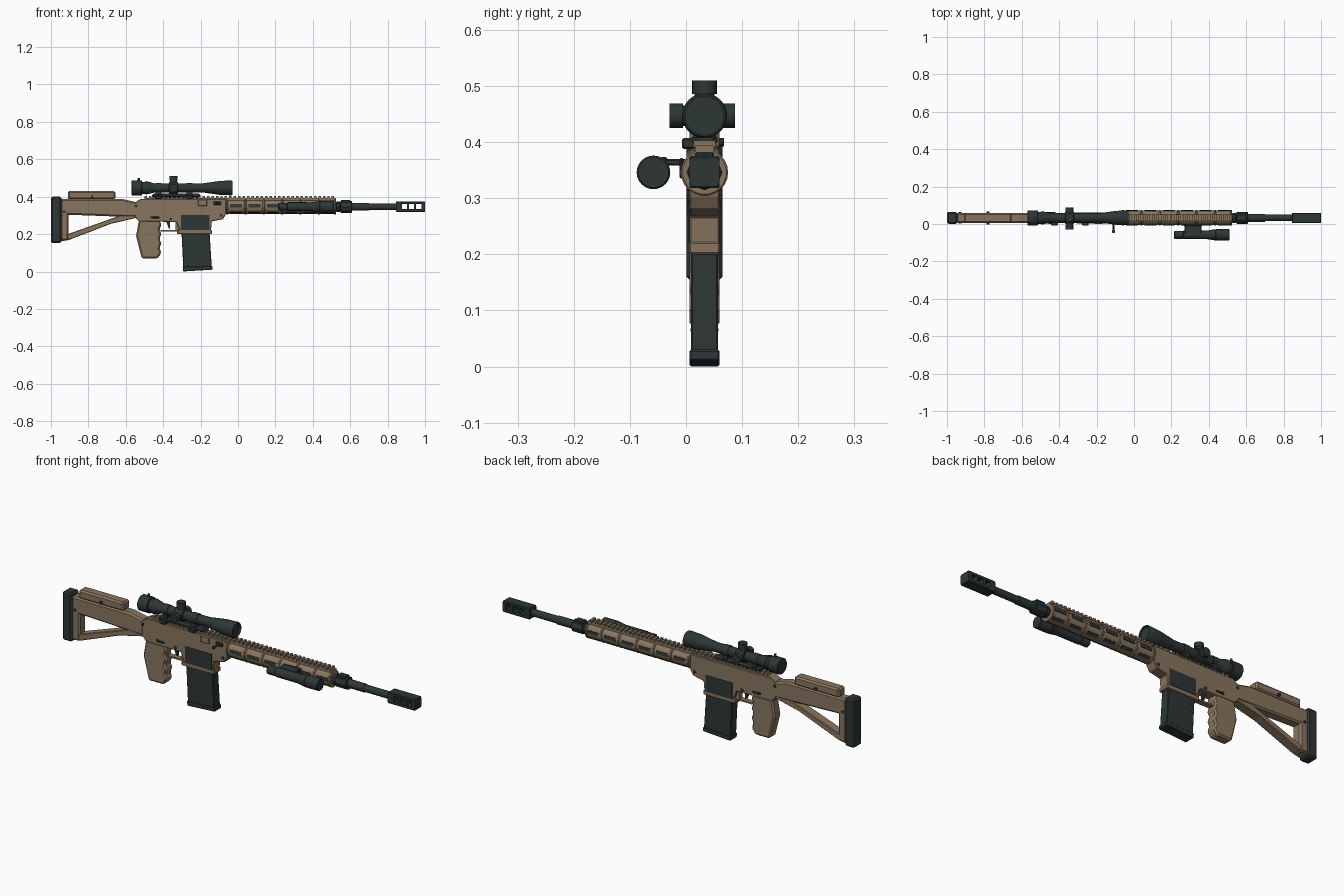
import bpy, bmesh, math
from mathutils import Matrix

if "Cube" in bpy.data.objects:
    bpy.data.objects.remove(bpy.data.objects["Cube"])

MIDDLE = .033       # y of the rifle's centre plane
BORE = .346         # height of the barrel axis
SIGHT = .447        # height of the scope axis
WIDE = .027         # half width of stock and receiver
SLIM = WIDE / 2     # half width of small fittings
FINE, SOFT = .003, .008  # bevel widths


def material(name, rgb):
    mat = bpy.data.materials.new(name)
    mat.use_nodes = True
    mat.diffuse_color = (*rgb, 1)
    mat.node_tree.nodes["Principled BSDF"].inputs["Base Color"].default_value = (*rgb, 1)
    return mat


TAN = material("desert tan", (.25, .18, .115))
DARK = material("dark slate", (.027, .037, .037))


def finish(name, bm, mat, bevel=0, smooth=False):
    bmesh.ops.recalc_face_normals(bm, faces=bm.faces)
    mesh = bpy.data.meshes.new(name)
    bm.to_mesh(mesh)
    bm.free()
    mesh.materials.append(mat)
    part = bpy.data.objects.new(name, mesh)
    bpy.context.collection.objects.link(part)
    if bevel:
        modifier = part.modifiers.new("bevel", 'BEVEL')
        modifier.width, modifier.segments, modifier.limit_method = bevel, 1, 'ANGLE'
    if smooth:
        bpy.ops.object.select_all(action='DESELECT')
        part.select_set(True)
        bpy.context.view_layer.objects.active = part
        bpy.ops.object.shade_smooth_by_angle(angle=math.radians(35))


def prism(name, outline, half, mat, bevel=FINE, y=MIDDLE):
    """Side outline in x, z, extruded evenly about the plane y."""
    bm = bmesh.new()
    face = bm.faces.new([bm.verts.new((x, y - half, z)) for x, z in outline])
    made = bmesh.ops.extrude_face_region(bm, geom=[face])["geom"]
    moved = [item for item in made if isinstance(item, bmesh.types.BMVert)]
    bmesh.ops.translate(bm, vec=(0, half + half, 0), verts=moved)
    finish(name, bm, mat, bevel)


def box(name, left, right, low, high, half, mat, bevel=FINE, y=MIDDLE):
    corners = [(left, low), (right, low), (right, high), (left, high)]
    prism(name, corners, half, mat, bevel, y)


def lathe(name, profile, mat, x=0, z=BORE, y=MIDDLE, axis='X', sides=24):
    """Rings of (distance, radius) turned about an axis through x, y, z."""
    bm = bmesh.new()
    angles = [math.tau * i / sides for i in range(sides)]
    rings = [[bm.verts.new((d, r * math.cos(a), r * math.sin(a))) for a in angles]
             for d, r in profile]
    for ring, following in zip(rings, rings[1:]):
        for i in range(sides):
            bm.faces.new((ring[i - 1], ring[i], following[i], following[i - 1]))
    bm.faces.new(rings[0])
    bm.faces.new(rings[-1])
    if axis == 'Y':
        bmesh.ops.transform(bm, matrix=Matrix.Rotation(math.pi / 2, 4, 'Z'), verts=bm.verts)
    if axis == 'Z':
        bmesh.ops.transform(bm, matrix=Matrix.Rotation(-math.pi / 2, 4, 'Y'), verts=bm.verts)
    bmesh.ops.translate(bm, vec=(x, y, z), verts=bm.verts)
    finish(name, bm, mat, smooth=True)


def rod(name, start, end, radius, mat=DARK, tip=None, **place):
    """Straight or tapered round bar."""
    lathe(name, [(start, radius), (end, tip or radius)], mat, **place)


def drum(name, start, end, radius, mat=DARK, **place):
    """Round bar with chamfered ends."""
    inner = radius - FINE
    lathe(name, [(start, inner), (start + FINE, radius), (end - FINE, radius), (end, inner)],
          mat, **place)


def pin(name, x, z, radius=SOFT, half=WIDE + FINE):
    rod(name, -half, half, radius, x=x, z=z, axis='Y', sides=10)


# Stock: pad, upper beam, rear post, strut and cheek rest
box("butt_pad", -1, -.945, .152, .4, WIDE + .005, DARK, SOFT)
prism("stock_beam", [(-.95, .305), (-.54, .29), (-.54, .37), (-.62, .388), (-.95, .388)],
      WIDE, TAN, SOFT)
box("stock_post", -.95, -.905, .165, .32, WIDE, TAN, SOFT)
prism("stock_strut", [(-.95, .16), (-.9, .17), (-.68, .255), (-.53, .29), (-.53, .315),
                      (-.62, .303), (-.91, .2)], WIDE - FINE, TAN)
box("cheek_rest", -.91, -.655, .385, .43, WIDE, TAN, SOFT)
pin("cheek_rest_screw", -.78, .4, half=WIDE + SOFT)
pin("stock_screw", -.93, .32)

# Receiver and magazine well
prism("receiver", [(-.55, .29), (-.53, .268), (-.33, .265), (-.31, .215), (-.145, .215),
                   (-.14, .268), (-.08, .28), (-.065, .305), (-.065, .388),
                   (-.52, .388), (-.55, .37)], WIDE, TAN)
box("magazine_well_lip", -.325, -.14, .2, .222, WIDE + .001, TAN)
box("magazine_well_panel", -.305, -.153, .222, .303, WIDE + .002, DARK, 0)
RIGHT_FACE = MIDDLE - WIDE
box("ejection_cover", -.215, -.165, .35, .385, .005, TAN, y=RIGHT_FACE)
box("ejection_latch", -.13, -.09, .355, .375, .005, DARK, y=RIGHT_FACE)
rod("charging_handle", -.07, 0, .005, x=-.11, z=.365, axis='Y')
drum("charging_knob", -.08, -.066, SOFT, x=-.11, z=.365, axis='Y')
for x, z in ((-.545, .35), (-.46, .29), (-.36, .28), (-.09, .3)):
    pin("receiver_pin", x, z)
box("selector_lever", -.46, -.42, .284, .293, WIDE + .005, DARK)

# Magazine, leaning slightly forward
prism("magazine", [(-.302, .21), (-.152, .21), (-.14, .02), (-.292, .01)], WIDE - FINE, DARK)
prism("magazine_base", [(-.296, .025), (-.137, .03), (-.136, .01), (-.293, 0)], WIDE, DARK)
for step in range(4):
    pin("magazine_index_mark", -.28 + FINE * step, .17 - .035 * step, FINE, WIDE - .002)

# Grip with finger grooves, trigger and guard
grooves = [(-.415 + .006 * math.cos(i * math.pi), .1 + .025 * i) for i in range(8)]
prism("pistol_grip", [(-.53, .275), (-.545, .19), (-.515, .07), (-.43, .07)] + grooves,
      WIDE, TAN, SOFT)
box("trigger_guard", -.415, -.31, .214, .222, SLIM, TAN, 0)
box("trigger_guard_front", -.335, -.31, .214, .27, SLIM, TAN, 0)
prism("trigger", [(-.385, .27), (-.365, .27), (-.362, .23), (-.37, .23)], SLIM / 2, DARK, 0)

# Handguard with raised bands, slots and top rail
FRONT, BACK, SHELL = .525, -.065, .039
rod("handguard", BACK, FRONT, SHELL, TAN)
bays = 6
pitch = (FRONT - BACK) / bays
for i in range(bays + 1):
    start = min(BACK + i * pitch, FRONT - .012)
    drum("handguard_band", start, start + .012, SHELL + FINE, TAN)
for i in range(bays):
    for degrees in (8, 172, 235, 305):
        bm = bmesh.new()
        bmesh.ops.create_cube(bm, size=1)
        bmesh.ops.scale(bm, vec=(pitch * .65, .005, .017), verts=bm.verts)
        bmesh.ops.translate(bm, vec=(BACK + (i + .55) * pitch, SHELL - .001, 0), verts=bm.verts)
        turn = Matrix.Rotation(math.radians(degrees), 3, 'X')
        bmesh.ops.rotate(bm, matrix=turn, verts=bm.verts)
        bmesh.ops.translate(bm, vec=(0, MIDDLE, BORE), verts=bm.verts)
        finish("handguard_slot", bm, DARK)
box("top_rail", -.5, FRONT, .375, .394, .017, TAN, 0)
teeth = 43
spacing = (FRONT + .5) / teeth
for i in range(teeth):
    x = i * spacing - .5
    box("rail_tooth", x, x + spacing * .55, .39, .403, .02, TAN, 0)

# Barrel, collar and muzzle brake with three open ports
rod("barrel", .5, .7, .021)
rod("barrel_front", .7, .86, .018)
drum("barrel_nut", FRONT, .547, WIDE, sides=8)
drum("gas_collar", .547, .61, .032, sides=8)
box("gas_block", .55, .6, .35, .382, .017, DARK)
for low, high in ((.318, .334), (.36, .375)):
    box("brake_wall", .845, 1, low, high, WIDE, DARK)
for left, right in ((.845, .877), (.904, .915), (.942, .953), (.981, 1)):
    box("brake_baffle", left, right, .325, .368, WIDE, DARK, 0)

# Scope from eyepiece to objective, turrets and lever
SCOPE = dict(z=SIGHT, sides=32)
TUBE, BELL = .024, .04
drum("scope_eyepiece", -.57, -.512, BELL, **SCOPE)
rod("scope_eyepiece_neck", -.512, -.495, BELL - SOFT, **SCOPE)
rod("scope_zoom_ring", -.495, -.445, BELL - FINE, tip=TUBE, **SCOPE)
rod("scope_tube", -.45, -.18, TUBE, **SCOPE)
drum("scope_turret_housing", -.37, -.32, TUBE + SOFT, **SCOPE)
rod("scope_objective_cone", -.19, -.1, TUBE, tip=BELL - FINE, **SCOPE)
lathe("scope_objective", [(-.1, BELL - FINE), (-.035, BELL), (-.03, BELL - FINE),
                          (-.03, BELL - .006), (-.04, BELL - .006)], DARK, **SCOPE)
for axis, side, reach in (('Z', 1, .063), ('Y', 1, .054), ('Y', -1, .062)):
    place = dict(x=-.345, z=SIGHT, axis=axis)
    rod("turret_base", 0, side * reach, .018, **place)
    rod("turret_cap", side * (reach - TUBE), side * reach, .022, **place)
rod("zoom_lever", .03, .054, .006, x=-.53, z=SIGHT, axis='Z')

# Scope mount with rings and clamps
box("scope_mount", -.46, -.2, .393, .416, .023, DARK, SOFT)
for x in (-.425, -.26):
    rod("scope_ring", x - .016, x + .016, TUBE + FINE, **SCOPE)
    box("scope_ring_foot", x - .016, x + .016, .4, SIGHT, .02, DARK)
    box("mount_clamp", x - .018, x + .018, .388, .407, SLIM, DARK, y=RIGHT_FACE)

# Weapon light on the right side with its bracket
LIGHT = -.058
drum("light_tail", .215, .265, .021, y=LIGHT)
rod("light_body", .265, .39, .023, y=LIGHT)
rod("light_neck", .39, .435, .023, tip=.03, y=LIGHT)
drum("light_head", .435, .51, .03, y=LIGHT)
box("light_bracket", .27, .36, .358, .37, TUBE, DARK, y=LIGHT / 2)
box("light_bracket_foot", .265, .365, .335, .372, .004, DARK, y=-SOFT)
